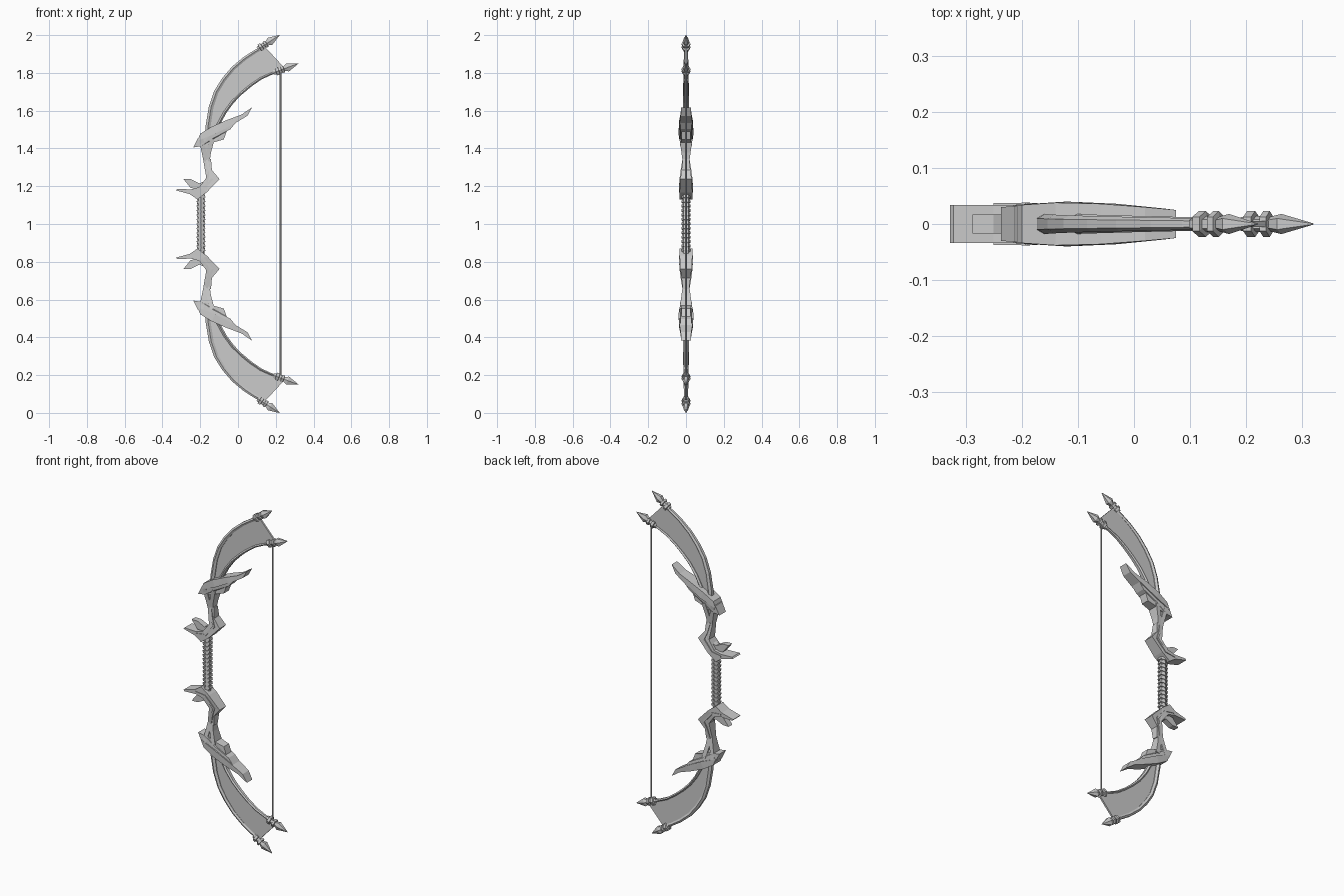
import bpy, bmesh, math
from mathutils import Vector

if "Cube" in bpy.data.objects:
    bpy.data.objects.remove(bpy.data.objects["Cube"], do_unlink=True)

grey = bpy.data.materials.new("plain grey")
grey.use_nodes = True
grey.diffuse_color = (0.6, 0.6, 0.6, 1)
grey.node_tree.nodes["Principled BSDF"].inputs["Base Color"].default_value = (0.6, 0.6, 0.6, 1)

MID = 1.0  # height of the mirror plane


def finish(name, bm, mirror=True):
    bmesh.ops.recalc_face_normals(bm, faces=bm.faces)
    mesh = bpy.data.meshes.new(name)
    bm.to_mesh(mesh)
    bm.free()
    mesh.materials.append(grey)
    ob = bpy.data.objects.new(name, mesh)
    ob.location.z = MID
    bpy.context.collection.objects.link(ob)
    if mirror:
        mod = ob.modifiers.new("mirror", 'MIRROR')
        mod.use_axis = (False, False, True)
        mod.use_mirror_merge = False
    return ob


def sweep(name, stations, section, mirror=True):
    """Stations are (x, z, half width in plane, half depth)."""
    bm = bmesh.new()
    pts = [Vector((s[0], 0, s[1] - MID)) for s in stations]
    rings = []
    for i, (x, z, w, d) in enumerate(stations):
        t = (pts[min(i + 1, len(pts) - 1)] - pts[max(i - 1, 0)]).normalized()
        side = Vector((-t.z, 0, t.x))
        rings.append([bm.verts.new(pts[i] + side * a * w + Vector((0, b * d, 0)))
                      for a, b in section])
    n = len(section)
    for r, q in zip(rings, rings[1:]):
        for k in range(n):
            bm.faces.new((r[k], r[(k + 1) % n], q[(k + 1) % n], q[k]))
    bm.faces.new(rings[0])
    bm.faces.new(rings[-1])
    return finish(name, bm, mirror)


def plate(name, outline):
    """Extruded outline of (x, z, half depth)."""
    bm = bmesh.new()
    front = [bm.verts.new((x, -d, z - MID)) for x, z, d in outline]
    back = [bm.verts.new((x, d, z - MID)) for x, z, d in outline]
    bm.faces.new(front)
    bm.faces.new(back[::-1])
    for k in range(len(front)):
        j = (k + 1) % len(front)
        bm.faces.new((front[k], back[k], back[j], front[j]))
    bmesh.ops.triangulate(bm, faces=[f for f in bm.faces if len(f.verts) > 4])
    return finish(name, bm)


BOX = [(1, 1), (1, -1), (-1, -1), (-1, 1)]
RIDGE = [(1, .55), (1, -.55), (0, -1), (-1, -.55), (-1, .55), (0, 1)]
ROUND = [(math.cos(k * math.pi / 4), math.sin(k * math.pi / 4)) for k in range(8)]

# Limb rails and the thin web between them
outer = [(-.165, 1.42), (-.158, 1.52), (-.142, 1.62), (-.115, 1.7), (-.075, 1.765),
         (-.025, 1.825), (.035, 1.876), (.09, 1.912), (.14, 1.938)]
inner = [(-.135, 1.44), (-.108, 1.52), (-.07, 1.59), (-.03, 1.645), (.015, 1.69),
         (.065, 1.732), (.12, 1.77), (.175, 1.795), (.225, 1.81)]
for name, line, w in (("outer_limb_rail", outer, .014), ("inner_limb_rail", inner, .009)):
    sweep(name, [(x, z, w * (1 - .05 * i), .019 - .0012 * i)
                 for i, (x, z) in enumerate(line)], RIDGE)
web = bmesh.new()
for y in (-.005, .005):
    a = [web.verts.new((x, y, z - MID)) for x, z in outer + [(.15, 1.93)]]
    b = [web.verts.new((x, y, z - MID)) for x, z in inner + [(.25, 1.822)]]
    for k in range(len(a) - 1):
        web.faces.new((a[k], a[k + 1], b[k + 1], b[k]))
bmesh.ops.bridge_loops(web, edges=[e for e in web.edges if e.is_boundary])
finish("limb_web", web)


# Pointed limb ends with two raised bands
def limb_tip(name, base, tip):
    b, t = Vector(base), Vector(tip)
    steps = [(0, .013, .012), (.08, .014, .013), (.09, .021, .023), (.2, .021, .023),
             (.21, .014, .014), (.3, .014, .014), (.31, .019, .023), (.4, .019, .023),
             (.41, .012, .013), (.56, .022, .018), (1, .001, .001)]
    sweep(name, [(*b.lerp(t, f), w, d) for f, w, d in steps], RIDGE)


limb_tip("outer_limb_tip", (.105, 1.925), (.22, 2.0))
limb_tip("inner_limb_tip", (.19, 1.802), (.32, 1.85))

# Slanted straps lapped over the limb root
plate("upper_strap", [(.075, 1.618, .025), (.05, 1.573, .028), (-.03, 1.525, .036),
                      (-.12, 1.478, .040), (-.215, 1.44, .034), (-.2, 1.478, .034),
                      (-.14, 1.515, .038), (-.06, 1.55, .036), (.02, 1.58, .030)])
plate("middle_strap", [(-.005, 1.545, .030), (-.04, 1.502, .030), (-.13, 1.455, .034),
                       (-.195, 1.412, .030), (-.237, 1.405, .030), (-.212, 1.455, .032),
                       (-.13, 1.495, .034)])
plate("lower_strap", [(-.06, 1.49, .024), (-.075, 1.448, .024), (-.13, 1.432, .028),
                      (-.19, 1.41, .028), (-.18, 1.45, .028)])

# Forked collar joining the straps to the riser
sweep("collar_front_fork", [(-.196, 1.45, .012, .034), (-.18, 1.38, .012, .024),
                            (-.168, 1.32, .012, .016)], BOX)
sweep("collar_back_fork", [(-.136, 1.45, .012, .034), (-.155, 1.38, .012, .024),
                           (-.164, 1.32, .012, .016)], BOX)
sweep("collar_core", [(-.166, 1.45, .028, .024), (-.167, 1.32, .01, .012)], BOX)

# Riser bend with its forward spikes
plate("riser", [(-.185, 1.345, .016), (-.143, 1.345, .016), (-.138, 1.285, .024),
                (-.098, 1.238, .030), (-.165, 1.168, .034), (-.215, 1.13, .034),
                (-.255, 1.158, .034), (-.328, 1.178, .034), (-.322, 1.186, .034),
                (-.25, 1.183, .034), (-.205, 1.195, .034), (-.168, 1.245, .028)])
sweep("riser_ridge", [(-.165, 1.34, .006, .019), (-.152, 1.285, .006, .028),
                      (-.135, 1.24, .006, .034), (-.19, 1.178, .006, .038),
                      (-.25, 1.17, .004, .037)], BOX)
plate("small_spike", [(-.288, 1.237, .017), (-.25, 1.237, .017), (-.205, 1.215, .017),
                      (-.18, 1.225, .017), (-.195, 1.185, .017), (-.25, 1.19, .017)])

# Grip with slanted cord wrapping
sweep("grip", [(-.196, .83, .019, .019), (-.196, 1.17, .019, .019)], ROUND, False)
for i in range(13):
    z = .86 + i * .0235
    sweep("grip_cord_%02d" % (i + 1), [(-.218, z - .005, .007, .014), (-.196, z, .007, .023),
                                       (-.174, z + .005, .007, .014)], BOX, False)

# Bowstring
sweep("bowstring", [(.225, .19, .004, .004), (.225, 1.81, .004, .004)], ROUND, False)
